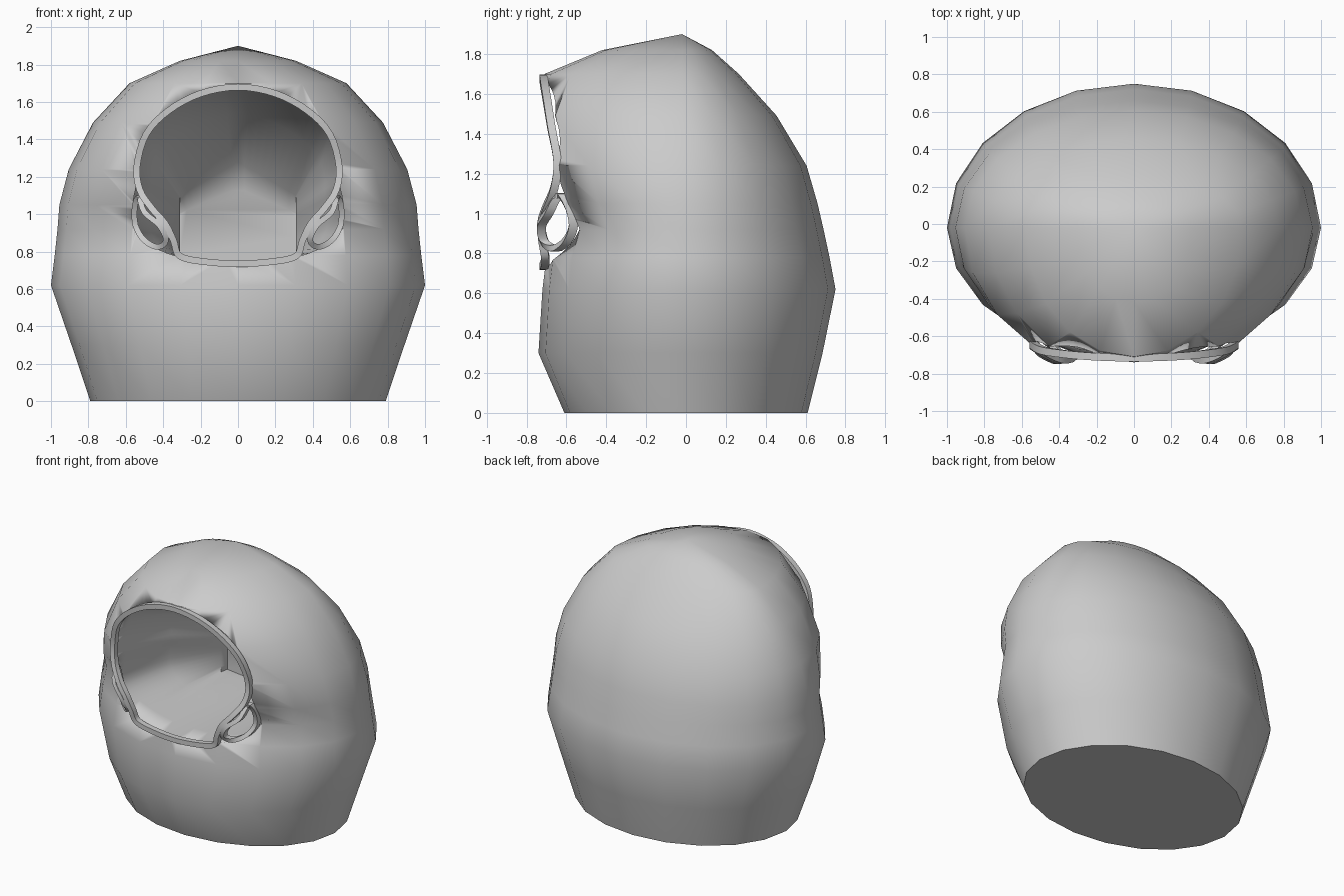
import bpy, bmesh
from math import sin, cos, pi
from mathutils import Vector

if "Cube" in bpy.data.objects:
    bpy.data.objects.remove(bpy.data.objects["Cube"])


def finish(bm, name, angle=0.7):
    bmesh.ops.recalc_face_normals(bm, faces=bm.faces)
    me = bpy.data.meshes.new(name)
    bm.to_mesh(me)
    bm.free()
    ob = bpy.data.objects.new(name, me)
    bpy.context.collection.objects.link(ob)
    bpy.ops.object.select_all(action='DESELECT')
    ob.select_set(True)
    bpy.context.view_layer.objects.active = ob
    bpy.ops.object.shade_smooth_by_angle(angle=angle)
    return ob


def bridge(bm, a, b):
    n = len(a)
    for i in range(n):
        bm.faces.new((a[i], a[(i + 1) % n], b[(i + 1) % n], b[i]))


def mirrored(half):
    """Close a half outline that starts and ends on x = 0."""
    half = [Vector(p) for p in half]
    return half + [Vector((-p.x, *p[1:])) for p in half[-2:0:-1]]


def smooth_loop(pts, sub, linear=False):
    """Closed Catmull-Rom (or straight) resampling."""
    out, n = [], len(pts)
    for i in range(n):
        p0, p1, p2, p3 = (pts[(i + k) % n] for k in (-1, 0, 1, 2))
        for j in range(sub):
            t = j / sub
            if linear:
                out.append(p1.lerp(p2, t))
            else:
                out.append(0.5 * (2 * p1 + (p2 - p0) * t + (2 * p0 - 5 * p1 + 4 * p2 - p3) * t * t
                                  + (3 * p1 - p0 - 3 * p2 + p3) * t ** 3))
    return out


def sweep_loop(name, pts, width, depth):
    """Rectangular band along a closed loop facing the front."""
    bm = bmesh.new()
    n = len(pts)
    rings = []
    for i, p in enumerate(pts):
        t = pts[(i + 1) % n] - pts[i - 1]
        side = Vector((t.z, 0, -t.x)).normalized() * width / 2
        d = Vector((0, depth / 2, 0))
        rings.append([bm.verts.new(p + o) for o in (side - d, side + d, -side + d, -side - d)])
    for i in range(n):
        bridge(bm, rings[i], rings[(i + 1) % n])
    return finish(bm, name, 0.6)


# Outer shell: z, half width, front y, back y
YC, SEG = -0.02, 20
rows = [(0, .79, -.61, .61), (.3, .89, -.74, .685), (.62, 1.0, -.72, .75), (.78, .98, -.70, .72),
        (.92, .965, -.65, .69), (1.05, .955, -.73, .66), (1.24, .905, -.81, .605),
        (1.49, .775, -.80, .455), (1.70, .58, -.71, .265), (1.82, .31, -.42, .13)]
bm = bmesh.new()
prev = None
for z, w, yf, yb in rows:
    ring = []
    for i in range(SEG):
        a = 2 * pi * i / SEG
        c = cos(a)
        ring.append(bm.verts.new((w * sin(a), YC + c * ((yb - YC) if c > 0 else (YC - yf)), z)))
    if prev:
        bridge(bm, prev, ring)
    else:
        bm.faces.new(ring)
    prev = ring
apex = bm.verts.new((0, YC, 1.9))
for i in range(SEG):
    bm.faces.new((prev[i], prev[(i + 1) % SEG], apex))
shell = finish(bm, "shell")

# Face opening and interior, lofted to a gabled back panel
outline = [(0, 1.685), (.2, 1.65), (.37, 1.56), (.49, 1.43), (.545, 1.27), (.545, 1.15),
           (.56, 1.07), (.56, .93), (.48, .84), (.33, .775), (.17, .74), (0, .73)]
gable = [(0, 1.28), (.1, 1.222), (.2, 1.164), (.31, 1.10), (.31, 1.06), (.31, 1.02),
         (.31, .97), (.31, .9), (.31, .83), (.31, .77), (.17, .75), (0, .74)]
front = smooth_loop(mirrored(outline), 3)
back = smooth_loop(mirrored(gable), 3, True)
mid = [f.lerp(b, .35) for f, b in zip(front, back)]
step = [Vector((p.x, .74 + (p.y - .74) * .74)) for p in back]
bm = bmesh.new()
prev = None
for y, loop in ((-1.1, front), (-.5, front), (-.1, mid), (.25, back), (.32, step)):
    ring = [bm.verts.new((p.x, y, p.y)) for p in loop]
    if prev:
        bridge(bm, prev, ring)
    else:
        bm.faces.new(ring)
    prev = ring
bm.faces.new(prev)
cutter = finish(bm, "opening_cutter")
cutter.hide_render = True
cutter.hide_set(True)
mod = shell.modifiers.new("opening", 'BOOLEAN')
mod.operation = 'DIFFERENCE'
mod.solver = 'EXACT'
mod.object = cutter
bpy.context.view_layer.objects.active = shell
bpy.ops.object.modifier_apply(modifier=mod.name)
bpy.data.objects.remove(cutter)

# Rim band around the opening
rim = mirrored([(0, -.715, 1.68), (.2, -.71, 1.645), (.37, -.695, 1.555), (.49, -.675, 1.43),
                (.54, -.645, 1.26), (.525, -.66, 1.13), (.46, -.70, 1.03), (.39, -.725, .95),
                (.345, -.72, .86), (.31, -.705, .775), (.17, -.71, .745), (0, -.715, .735)])
sweep_loop("opening_rim", smooth_loop(rim, 4), .035, .04)

# Oval vent loops beside the lower corners
vent = [(.53, -.635, 1.09), (.50, -.685, 1.01), (.42, -.725, .94), (.385, -.71, .86),
        (.43, -.66, .825), (.50, -.60, .86), (.548, -.565, .94), (.552, -.59, 1.04)]
for s, side in ((1, "right"), (-1, "left")):
    sweep_loop("vent_" + side, smooth_loop([Vector((s * x, y, z)) for x, y, z in vent], 4), .03, .045)
